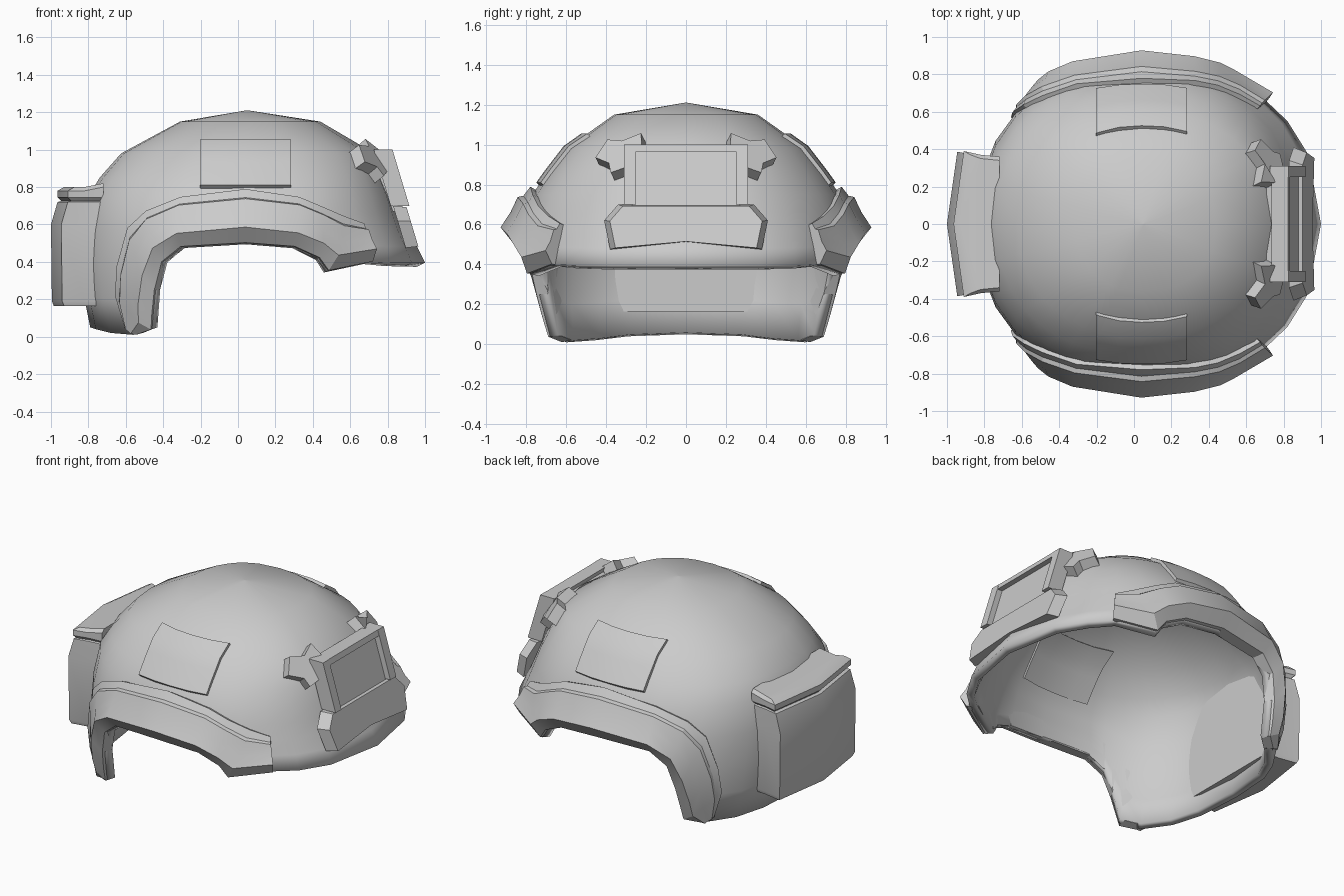
import bpy, bmesh, math
from mathutils import Vector

if "Cube" in bpy.data.objects:
    bpy.data.objects.remove(bpy.data.objects["Cube"])

N, CX = 2.25, 0.05          # superellipse exponent and centre of the dome
# height: front radius, back radius, side radius
LEVELS = [(0, .95, .84, .80), (.2, .95, .88, .84), (.4, .95, .89, .85), (.57, .86, .88, .83),
          (.75, .79, .85, .77), (.85, .75, .79, .70), (.98, .68, .675, .60),
          (1.15, .39, .36, .36), (1.21, .005, .005, .005)]


def radii(z):
    z = min(max(z, 0), 1.21)
    for p, q in zip(LEVELS, LEVELS[1:]):
        if z <= q[0]:
            t = (z - p[0]) / (q[0] - p[0])
            return [p[k] + (q[k] - p[k]) * t for k in (1, 2, 3)]


def base(u, z):
    f, r, s = radii(z)
    c = math.cos(u)
    x = (f if c > 0 else -r) * abs(c) ** (2 / N)
    return Vector((CX + x, s * abs(math.sin(u)) ** (2 / N), z))


def dome(u, z, off=0.0):
    """Point on the dome at angle u and height z, pushed outward by off."""
    p = base(u, z)
    if off:
        n = (base(u + .03, z) - base(u - .03, z)).cross(base(u, z + .02) - base(u, z - .02))
        p += n.normalized() * off
    return p


def angle(x, z):
    f, r, _ = radii(z)
    d = x - CX
    c = min(1, abs(d) / (f if d > 0 else r)) ** (N / 2)
    return math.acos(c if d > 0 else -c)


def front_point(y, z, off):
    f, _, s = radii(z)
    c = (1 - (abs(y) / s) ** N) ** (1 / N)
    return dome(math.acos(c ** (N / 2)), z, off)


def make(name, verts, faces, mirror=False, fix=True, smooth=35):
    me = bpy.data.meshes.new(name)
    me.from_pydata([tuple(v) for v in verts], [], faces)
    ob = bpy.data.objects.new(name, me)
    bpy.context.collection.objects.link(ob)
    if fix:
        bm = bmesh.new()
        bm.from_mesh(me)
        bmesh.ops.recalc_face_normals(bm, faces=bm.faces)
        bm.to_mesh(me)
        bm.free()
    if mirror:
        m = ob.modifiers.new("mirror", 'MIRROR')
        m.use_axis = (False, True, False)
        m.use_mirror_merge = False
    bpy.ops.object.select_all(action='DESELECT')
    ob.select_set(True)
    bpy.context.view_layer.objects.active = ob
    bpy.ops.object.shade_smooth_by_angle(angle=math.radians(smooth))
    return ob


def loft(name, rows, closed=True, caps=True, **kw):
    n = len(rows[0])
    faces = [(i * n + j, i * n + (j + 1) % n, (i + 1) * n + (j + 1) % n, (i + 1) * n + j)
             for i in range(len(rows) - 1) for j in range(n if closed else n - 1)]
    if caps:
        faces += [tuple(range(n)), tuple(range((len(rows) - 1) * n, len(rows) * n))]
    return make(name, [p for r in rows for p in r], faces, **kw)


# Shell: rim points (x, z, angle where the column meets the belt)
RIM = [(1.0, .395, 0), (.93, .395, 21), (.82, .395, 35), (.70, .40, 47), (.48, .35, 58),
       (.43, .42, 66), (.30, .48, 75), (.04, .50, 90), (-.30, .48, 109), (-.40, .40, 116),
       (-.44, .25, 124), (-.46, .04, 132), (-.56, .01, 141), (-.68, .02, 154),
       (-.76, .04, 167), (-.79, .05, 180)]
rows = []
for t in (0, .25, .5, .75, 1):
    half = []
    for x, z, belt in RIM:
        u = angle(x, z)
        half.append(dome(u + (math.radians(belt) - u) * t, z + (.75 - z) * t))
    rows.append(half)
for z in (.85, .98, 1.15, 1.21):
    rows.append([dome(math.radians(b), z) for _, _, b in RIM])
for half in rows:
    half[0].y = half[-1].y = 0
rows = [h + [Vector((p.x, -p.y, p.z)) for p in h[-2:0:-1]] for h in rows]
n = len(rows[0])
faces = [(i * n + j, i * n + (j + 1) % n, (i + 1) * n + (j + 1) % n, (i + 1) * n + j)
         for i in range(len(rows) - 1) for j in range(n)]
faces.append(tuple(range((len(rows) - 1) * n, len(rows) * n)))
shell = make("helmet_shell", [p for r in rows for p in r], faces, fix=False, smooth=50)
sol = shell.modifiers.new("thickness", 'SOLIDIFY')
sol.thickness, sol.offset = .05, -1

# Side rail: follows the rim, stations are (rim x, rim z, top x, top z)
STATIONS = [(.71, .40, .66, .60), (.48, .355, .56, .64), (.43, .42, .44, .69), (.30, .48, .32, .74),
            (.04, .50, .04, .775), (-.30, .48, -.30, .74), (-.40, .40, -.48, .67),
            (-.44, .25, -.58, .58), (-.455, .12, -.64, .38), (-.46, .04, -.65, .22),
            (-.54, .012, -.60, .05)]
SECTION = [(0, -.02), (.01, .03), (.16, .04), (.21, .065), (.5, .075), (.76, .10), (1, .025), (1, -.05)]
rows = []
for i, (rx, rz, tx, tz) in enumerate(STATIONS):
    u0, u1 = angle(tx, tz), angle(rx, rz)
    k = (.75, .65, .85, .9, 1, .9, .8, .65, .5, .4, .3)[i]
    rows.append([dome(u0 + (u1 - u0) * t, tz + (rz - tz) * t, o * k if o > 0 else o) for t, o in SECTION])
loft("side_rail", rows, mirror=True, smooth=25)

# Square side pads, raised outside and inside
rows = []
for off, grow in ((.018, 0), (-.065, .012)):
    ring = []
    x0, x1, z0, z1 = -.20 - grow, .28 + grow, .80 - grow, 1.04 + grow
    m = 4
    edge = [(x0 + (x1 - x0) * i / m, z0) for i in range(m)] + [(x1, z0 + (z1 - z0) * i / m) for i in range(m)]
    edge += [(x1 - (x1 - x0) * i / m, z1) for i in range(m)] + [(x0, z1 - (z1 - z0) * i / m) for i in range(m)]
    rows.append([dome(angle(x, z), z, off) for x, z in edge])
    inner = [[dome(angle(x0 + (x1 - x0) * i / m, z0 + (z1 - z0) * j / m), z0 + (z1 - z0) * j / m, off)
              for i in range(m + 1)] for j in range(m + 1)]
    loft("side_pad_outer" if off > 0 else "side_pad_inner", inner, closed=False, caps=False, mirror=True)
loft("side_pad_edge", rows, caps=False, mirror=True)

# Rear counterweight pouch with a lipped lid: (z, back x, half width)
rows = []
for z, xb, w in [(.165, -.985, .375), (.19, -.995, .385), (.60, -1.0, .385), (.72, -.965, .38),
                 (.725, -.945, .37), (.745, -.965, .39), (.78, -.965, .39), (.80, -.93, .37)]:
    xi = -.72
    rows.append([Vector(p) for p in ((xi, -w + .03, z + (.02 if z > .77 else 0)), (-.82, -w + .02, z),
                                     (xb + .055, -w, z), (xb, 0, z), (xb + .055, w, z),
                                     (-.82, w - .02, z), (xi, w - .03, z + (.02 if z > .77 else 0)))])
loft("rear_pouch", rows, smooth=25)


# Front mount, all slabs follow one slanted plane
def plane(z):
    return .82 + (.98 - z) * .30


def slab(name, poly, off, depth, taper=1.0, mirror=False):
    cy = sum(p[0] for p in poly) / len(poly)
    cz = sum(p[1] for p in poly) / len(poly)
    outer = []
    for y, z in poly:
        y2, z2 = cy + (y - cy) * taper, cz + (z - cz) * taper
        outer.append(Vector((plane(z2) + off, y2, z2)))
    loft(name, [[Vector((plane(z) + off - depth, y, z)) for y, z in poly], outer], mirror=mirror, smooth=20)


slab("mount_panel", [(-.27, .67), (.27, .67), (.27, .97), (-.27, .97)], -.025, .09)
slab("mount_base", [(-.38, .475), (0, .51), (.38, .475), (.41, .62), (.34, .70),
                    (-.34, .70), (-.41, .62)], -.005, .07, .93)
slab("mount_arm", [(.25, .70), (.31, .70), (.31, 1.0), (.25, 1.0)], .012, .10, mirror=True)
slab("mount_top_bar", [(-.27, .965), (.27, .965), (.27, 1.0), (-.27, 1.0)], .010, .09)

# Upper wings of the mount, wrapped on the shell
WING = [(.20, 1.02), (.19, .97), (.27, .85), (.36, .82), (.37, .87), (.44, .90), (.38, .99), (.30, .985)]
wy, wz = .31, .92
rows = [[front_point(y, z, -.02) for y, z in WING],
        [front_point(wy + (y - wy) * .86, wz + (z - wz) * .86, .06) for y, z in WING]]
loft("mount_wing", rows, mirror=True, smooth=20)
